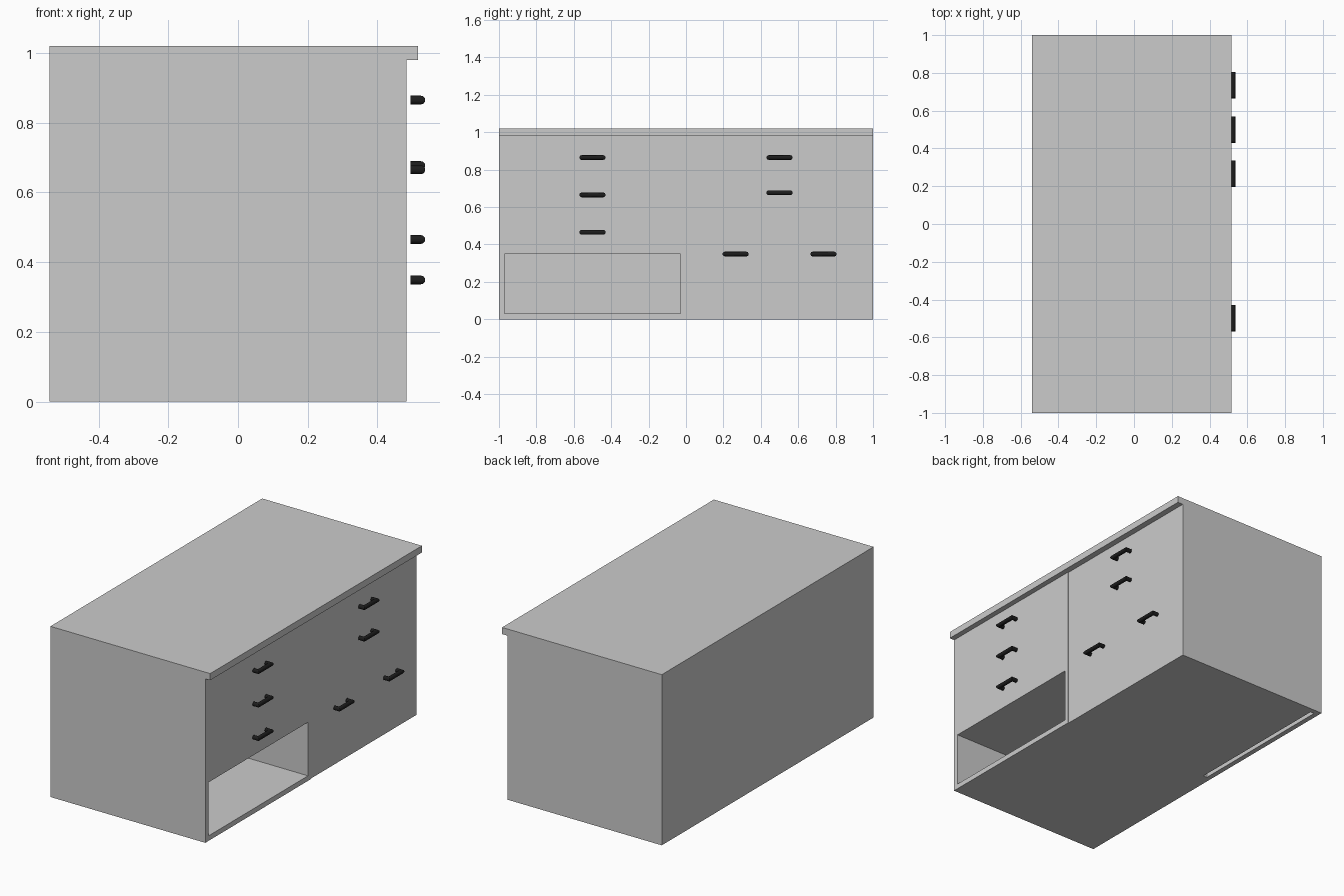
import bpy, bmesh, math

if "Cube" in bpy.data.objects:
    bpy.data.objects.remove(bpy.data.objects["Cube"])

BACK, T = -0.54, 0.03          # rear plane, board thickness
TOP = 0.98                     # underside of the worktop


def box(name, x, y, z):
    """Axis-aligned board from (min, max) pairs."""
    bm = bmesh.new()
    bmesh.ops.create_cube(bm, size=1)
    for v in bm.verts:
        v.co = [r[0] if c < 0 else r[1] for c, r in zip(v.co, (x, y, z))]
    me = bpy.data.meshes.new(name)
    bm.to_mesh(me)
    bm.free()
    ob = bpy.data.objects.new(name, me)
    bpy.context.collection.objects.link(ob)
    return ob


def carcass(side, y0, y1, front, gap):
    """Side boards, back and bottom of one half of the cabinet."""
    box(side + "_outer_board", (BACK, front), (y0, y0 + T), (0, TOP))
    box(side + "_inner_board", (BACK, front), (y1 - T, y1), (0, TOP))
    box(side + "_back", (BACK, BACK + T), (y0 + T, y1 - T), (0, TOP))
    box(side + "_bottom", (BACK + T + gap, front), (y0 + T, y1 - T), (0, T))


# worktop with front overhang
box("worktop", (BACK, 0.516), (-1, 1), (TOP, 1.02))

# left half: open niche below three drawers
LF = 0.484
carcass("left", -1, 0, LF, 0)
box("niche_shelf", (BACK + T, LF - T), (-1 + T, -T), (0.35, 0.38))
for i, (a, b) in enumerate([(0.35, 0.56), (0.56, 0.77), (0.77, TOP)]):
    box(f"left_drawer_{i}", (LF - T, LF), (-1 + T, -T), (a, b))

# right half: two drawers above a pair of doors
RF = 0.48
carcass("right", 0, 1, RF, 0.025)
for i, (a, b) in enumerate([(0.58, 0.78), (0.78, TOP)]):
    box(f"right_drawer_{i}", (RF - T, RF), (T, 1 - T), (a, b))
for i, (a, b) in enumerate([(T, 0.5), (0.5, 1 - T)]):
    box(f"door_{i}", (RF - T, RF), (a, b), (T, 0.58))

# black handle: round bar with mitred corners and two legs
black = bpy.data.materials.new("black")
black.diffuse_color = (0.012, 0.012, 0.012, 1)
black.use_nodes = True
black.node_tree.nodes["Principled BSDF"].inputs["Base Color"].default_value = black.diffuse_color
R, H, X0, X1, N = 0.0125, 0.0575, 0.495, 0.5245, 16
bm = bmesh.new()
rings = [[], [], [], []]
for k in range(N):
    u, w = R * math.cos(math.tau * k / N), R * math.sin(math.tau * k / N)
    path = [(X0, -H - u), (X1 + u, -H - u), (X1 + u, H + u), (X0, H + u)]
    for ring, (x, y) in zip(rings, path):
        ring.append(bm.verts.new((x, y, w)))
for a, b in zip(rings, rings[1:]):
    for k in range(N):
        j = (k + 1) % N
        bm.faces.new((a[k], a[j], b[j], b[k]))
bm.faces.new(rings[0])
bm.faces.new(rings[-1])
bmesh.ops.recalc_face_normals(bm, faces=bm.faces)
handle_mesh = bpy.data.meshes.new("handle")
bm.to_mesh(handle_mesh)
bm.free()
handle_mesh.materials.append(black)
handle_mesh.shade_smooth()
handle_mesh.set_sharp_from_angle(angle=math.radians(35))

# handle positions (y, z)
spots = [(-0.5, 0.865), (-0.5, 0.665), (-0.5, 0.465),
         (0.5, 0.865), (0.5, 0.677), (0.265, 0.349), (0.735, 0.349)]
for i, (y, z) in enumerate(spots):
    ob = bpy.data.objects.new(f"handle_{i}", handle_mesh)
    ob.location = (0, y, z)
    bpy.context.collection.objects.link(ob)
